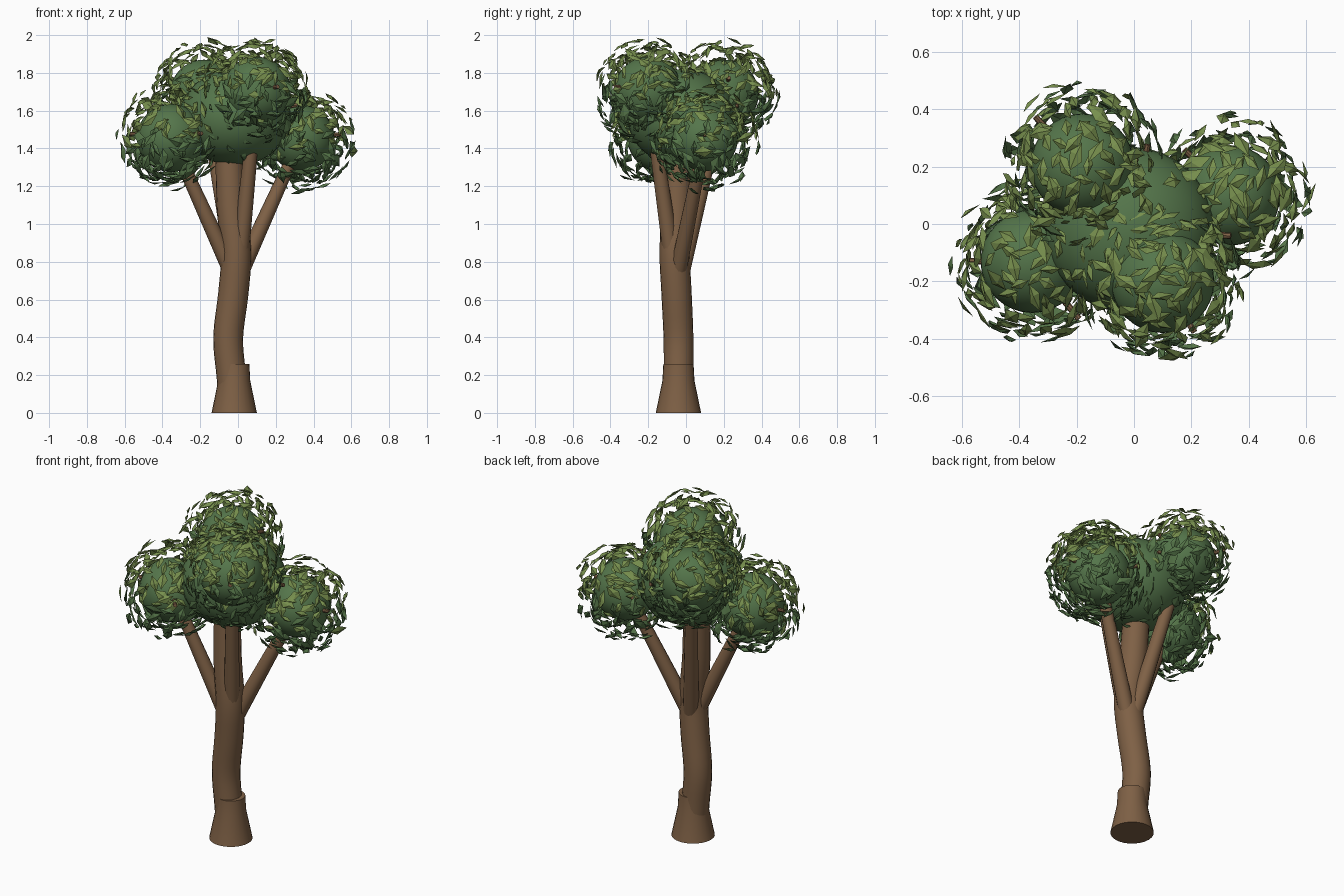
import bpy, bmesh, math, random
from mathutils import Vector, Matrix

random.seed(7)
cube = bpy.data.objects.get("Cube")
if cube:
    bpy.data.objects.remove(cube, do_unlink=True)


def material(name, rgb):
    m = bpy.data.materials.new(name)
    m.use_nodes = True
    m.diffuse_color = (*rgb, 1)
    bsdf = next(n for n in m.node_tree.nodes if n.type == "BSDF_PRINCIPLED")
    bsdf.inputs["Base Color"].default_value = (*rgb, 1)
    return m


BARK = material("brown bark", (0.21, 0.118, 0.06))
FOLIAGE = material("deep green foliage", (0.09, 0.18, 0.07))
LEAF = material("olive green leaf", (0.185, 0.275, 0.075))
SHADE_LEAF = material("dark green leaf", (0.09, 0.175, 0.065))
UP = Vector((0, 0, 1))


def finish(name, bm, mats, smooth=True):
    mesh = bpy.data.meshes.new(name)
    bm.to_mesh(mesh)
    bm.free()
    for mat in mats:
        mesh.materials.append(mat)
    ob = bpy.data.objects.new(name, mesh)
    bpy.context.collection.objects.link(ob)
    if smooth:
        bpy.ops.object.select_all(action="DESELECT")
        ob.select_set(True)
        bpy.context.view_layer.objects.active = ob
        bpy.ops.object.shade_smooth_by_angle(angle=math.radians(40))


def spline(points, steps):
    """Catmull-Rom samples through (x, y, z, radius) points."""
    pts = [Vector(p) for p in points]
    pts = [2 * pts[0] - pts[1]] + pts + [2 * pts[-1] - pts[-2]]
    out = []
    for a, b, c, d in zip(pts, pts[1:], pts[2:], pts[3:]):
        for i in range(steps):
            t = i / steps
            out.append(b + (c - a) * (t / 2) + (2 * a - 5 * b + 4 * c - d) * (t * t / 2)
                       + (3 * b - a - 3 * c + d) * (t ** 3 / 2))
    return out + [pts[-2]]


def tube(name, points, sides=20, steps=4):
    bm = bmesh.new()
    path = spline(points, steps) if steps > 1 else [Vector(p) for p in points]
    rings = []
    for i, p in enumerate(path):
        along = (path[min(i + 1, len(path) - 1)] - path[max(i - 1, 0)]).to_3d()
        turn = UP.rotation_difference(along).to_matrix()
        ring = []
        for k in range(sides):
            a = math.tau * k / sides
            offset = turn @ Vector((math.cos(a), math.sin(a), 0)) * p.w
            ring.append(bm.verts.new(p.to_3d() + offset))
        rings.append(ring)
    for low, high in zip(rings, rings[1:]):
        for k in range(sides):
            n = (k + 1) % sides
            bm.faces.new((low[k], low[n], high[n], high[k]))
    bm.faces.new(rings[0][::-1])
    bm.faces.new(rings[-1])
    finish(name, bm, [BARK])


def ball(name, centre, size):
    bm = bmesh.new()
    bmesh.ops.create_uvsphere(bm, u_segments=32, v_segments=20, radius=1,
                              matrix=Matrix.LocRotScale(Vector(centre), None, Vector(size)))
    finish(name, bm, [FOLIAGE])


def leaves(name, centre, count, near=0.21, far=0.295):
    """Shell of folded diamond leaves lying roughly tangent to a sphere."""
    bm = bmesh.new()
    for i in range(count):
        h = 1 - 2 * (i + 0.5) / count
        a = i * math.pi * (3 - math.sqrt(5)) + random.uniform(-0.2, 0.2)
        r = math.sqrt(1 - h * h)
        normal = Vector((r * math.cos(a), r * math.sin(a), h))
        origin = Vector(centre) + normal * random.uniform(near, far)
        tilt = Vector([random.uniform(-0.35, 0.35) for _ in range(3)])
        normal = (normal + tilt).normalized()
        spin = Matrix.Rotation(random.uniform(0, math.tau), 3, normal)
        along = spin @ normal.orthogonal().normalized()
        side = normal.cross(along)
        length = random.uniform(0.036, 0.06)
        width = length * random.uniform(0.4, 0.55)
        shift = random.uniform(-0.35, 0.35) * length
        # Leaves on the underside are the darker green
        shade = int(h + random.uniform(-0.35, 0.35) < 0)
        base, tip = (bm.verts.new(origin + along * length * s - normal * 0.006) for s in (-1, 1))
        ridge = bm.verts.new(origin + along * shift + normal * 0.006)
        for s in (-1, 1):
            edge = bm.verts.new(origin + along * shift * -s + side * width * s - normal * 0.005)
            for tri in ((base, ridge, edge), (ridge, tip, edge)):
                face = bm.faces.new(tri if s < 0 else tri[::-1])
                face.material_index = shade
                face.normal_update()
                if face.normal.dot(normal) < 0:
                    face.normal_flip()
    finish(name, bm, [LEAF, SHADE_LEAF], smooth=False)


# Trunk and flared foot
tube("trunk", [(-0.02, -0.04, 0.02, 0.08), (-0.036, -0.04, 0.2, 0.078), (-0.052, -0.04, 0.4, 0.079),
               (-0.025, -0.05, 0.63, 0.08), (-0.01, -0.06, 0.85, 0.08), (-0.035, -0.05, 1.1, 0.078),
               (-0.05, -0.03, 1.5, 0.072)])
tube("trunk_foot", [(-0.02, -0.04, 0, 0.12), (-0.02, -0.04, 0.17, 0.085), (-0.02, -0.04, 0.26, 0.08)],
     sides=24, steps=1)

# Crown: flattened centre ball, then four outer clusters each with a branch and leaves
CROWN = Vector((-0.015, -0.02, 1.565))
ball("crown_centre", CROWN, (0.295, 0.29, 0.255))
leaves("crown_leaves", CROWN, 90, 0.25, 0.31)
clusters = {
    "right": ((-0.355, -0.13, 1.455), 0.18, (-0.035, -0.06, 0.75), 230),
    "left": ((0.335, 0.10, 1.455), 0.175, (0.02, -0.04, 0.76), 230),
    "front": ((0.10, -0.20, 1.705), 0.18, (0.015, -0.08, 0.86), 260),
    "back": ((-0.18, 0.205, 1.69), 0.18, (-0.02, -0.02, 0.76), 240),
}
for side, (centre, radius, root, count) in clusters.items():
    ball(side + "_foliage", centre, [radius] * 3)
    leaves(side + "_leaves", centre, count)
    middle = [(a + b) / 2 for a, b in zip(root, centre)]
    tube(side + "_branch", [(*root, 0.045), (*middle, 0.038), (*centre, 0.03)], sides=14, steps=2)

# Twig stubs poking out of the foliage: start, direction, reach
twigs = [("right", (-1, 0, 0.1), 0.22), ("right", (0.65, -0.8, 0.1), 0.26),
         ("left", (-0.7, 0.7, 0.2), 0.23), ("left", (1, 0, 0.1), 0.21),
         ("front", (-0.94, -0.13, -0.33), 0.3), ("front", (0.5, -0.8, 0.1), 0.21),
         ("back", (-0.68, 0.7, 0.2), 0.24), ("back", (0.9, 0.1, 0.4), 0.21),
         ("crown", (1, -0.06, 0.2), 0.36), ("crown", (0.2, 0.95, 0.2), 0.31)]
for i, (side, way, reach) in enumerate(twigs):
    centre = CROWN if side == "crown" else Vector(clusters[side][0])
    d = Vector(way).normalized()
    tube(f"twig_{i + 1}", [(*(centre + d * reach * 0.6), 0.012), (*(centre + d * reach), 0.011)],
         sides=8, steps=1)
